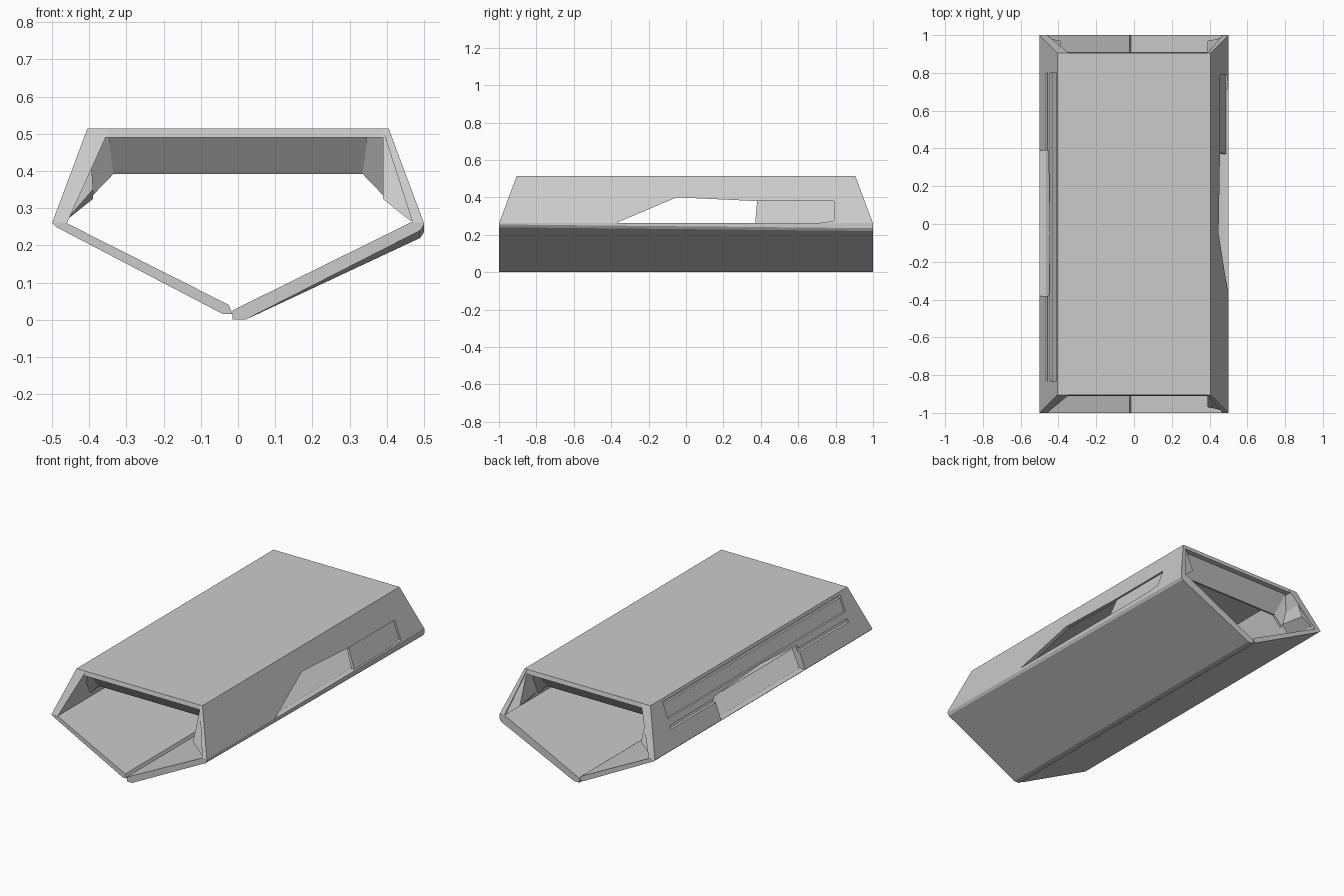
import bpy, bmesh

if "Cube" in bpy.data.objects:
    bpy.data.objects.remove(bpy.data.objects["Cube"])


def make_mesh(name, rings):
    """Solid lofted between two matching polygons."""
    bm = bmesh.new()
    a, b = [[bm.verts.new(p) for p in r] for r in rings]
    n = len(a)
    bm.faces.new(a)
    bm.faces.new(b[::-1])
    for i in range(n):
        bm.faces.new((a[i], b[i], b[(i + 1) % n], a[(i + 1) % n]))
    bmesh.ops.recalc_face_normals(bm, faces=bm.faces)
    me = bpy.data.meshes.new(name)
    bm.to_mesh(me)
    bm.free()
    ob = bpy.data.objects.new(name, me)
    bpy.context.collection.objects.link(ob)
    return ob


def outer(z):
    return 0.5 - (z - 0.26) * 0.373


def side_panel(name, side, outline, near, t_low, t_high):
    """Panel in the sloped side plane; near and t_* are inward depths."""
    def depth(z):
        return t_low + (t_high - t_low) * (z - 0.26) / 0.255
    return make_mesh(name, (
        [(side * (outer(z) - near), y, z) for y, z in outline],
        [(side * (outer(z) - depth(z)), y, z) for y, z in outline]))


def cut(target, cutter):
    cutter.hide_render = True
    mod = target.modifiers.new("recess", 'BOOLEAN')
    mod.operation = 'DIFFERENCE'
    mod.solver = 'EXACT'
    mod.object = cutter
    bpy.context.view_layer.update()
    dg = bpy.context.evaluated_depsgraph_get()
    me = bpy.data.meshes.new_from_object(target.evaluated_get(dg))
    target.modifiers.clear()
    target.data = me
    bpy.data.objects.remove(cutter)


# V-shaped floor; the right plate drops slightly towards the back
make_mesh("left_floor", [[(x, y, z) for x, z in (
    (-0.5, 0.26), (-0.49, 0.25), (-0.04, 0.015), (-0.015, 0.015),
    (-0.025, 0.04), (-0.465, 0.262))] for y in (-1, 1)])
make_mesh("right_floor", [
    [(x, y, z) for x, z in ((-0.015, 0), (0.02, 0), (0.49, low), (0.5, low + 0.015),
                            (0.5, 0.262), (0.465, 0.262), (-0.015, 0.025))]
    for y, low in ((-1, 0.24), (1, 0.22))])

# top slab
make_mesh("top_panel", [[(x, y, z) for x, y in (
    (-w, -l), (w, -l), (w, l), (-w, l))]
    for z, w, l in ((0.49, 0.39, 0.91), (0.515, 0.404, 0.905))])

# right wall with sloped window and shallow rear recess
right = side_panel("right_wall", 1, [
    (-1, 0.26), (-0.38, 0.26), (-0.05, 0.4), (0.38, 0.38), (0.37, 0.26),
    (1, 0.26), (0.905, 0.515), (-0.905, 0.515)], 0, 0.03, 0.017)
cut(right, side_panel("recess_cutter", 1, [
    (0.3, 0.2), (0.79, 0.275), (0.79, 0.38), (0.3, 0.38)], -0.02, 0.011, 0.011))

# left wall with square window, long recess and lower groove
left = side_panel("left_wall", -1, [
    (-1, 0.26), (-0.38, 0.26), (-0.38, 0.39), (-0.05, 0.405), (0.39, 0.385), (0.39, 0.26),
    (1, 0.26), (0.905, 0.515), (-0.905, 0.515)], 0, 0.04, 0.06)
for z0, z1, d in ((0.48, 0.5, 0.022), (0.41, 0.48, 0.01), (0.355, 0.375, 0.015)):
    cut(left, side_panel("groove_cutter", -1, [
        (-0.83, z0), (0.8, z0), (0.8, z1), (-0.83, z1)], -0.02, d, d))

# end details, front and back
for end, e in (("front", -1), ("back", 1)):
    # sloped lip hanging below the top
    make_mesh(end + "_lip", [[(x, e * y, z) for y, z in (
        (0.88, 0.492), (0.80, 0.392), (0.785, 0.395), (0.86, 0.492))]
        for x in (-0.345, 0.345)])
    # corner posts and gussets
    for name, s in (("left", -1), ("right", 1)):
        if (e, s) != (-1, -1):
            make_mesh(f"{end}_{name}_post", [
                [(s * 0.403, e * 0.9, 0.514), (s * 0.47, e * 0.975, 0.32),
                 (s * 0.49, e * 0.995, 0.265), (s * 0.465, e * 0.985, 0.265),
                 (s * 0.39, e * 0.97, 0.325), (s * 0.39, e * 0.9, 0.514)],
                [(s * 0.398, e * 0.8, 0.51), (s * 0.465, e * 0.8, 0.32),
                 (s * 0.485, e * 0.8, 0.265), (s * 0.46, e * 0.8, 0.27),
                 (s * 0.39, e * 0.8, 0.35), (s * 0.39, e * 0.8, 0.51)]])
        make_mesh(f"{end}_{name}_gusset", [
            [(s * x, e * y, z) for x, y, z in (
                (0.335, 0.87 - d, 0.492), (0.335, 0.80 - d, 0.392),
                (0.39, 0.80 - d, 0.335), (0.4, 0.87 - d, 0.492))] for d in (0, 0.015)])
